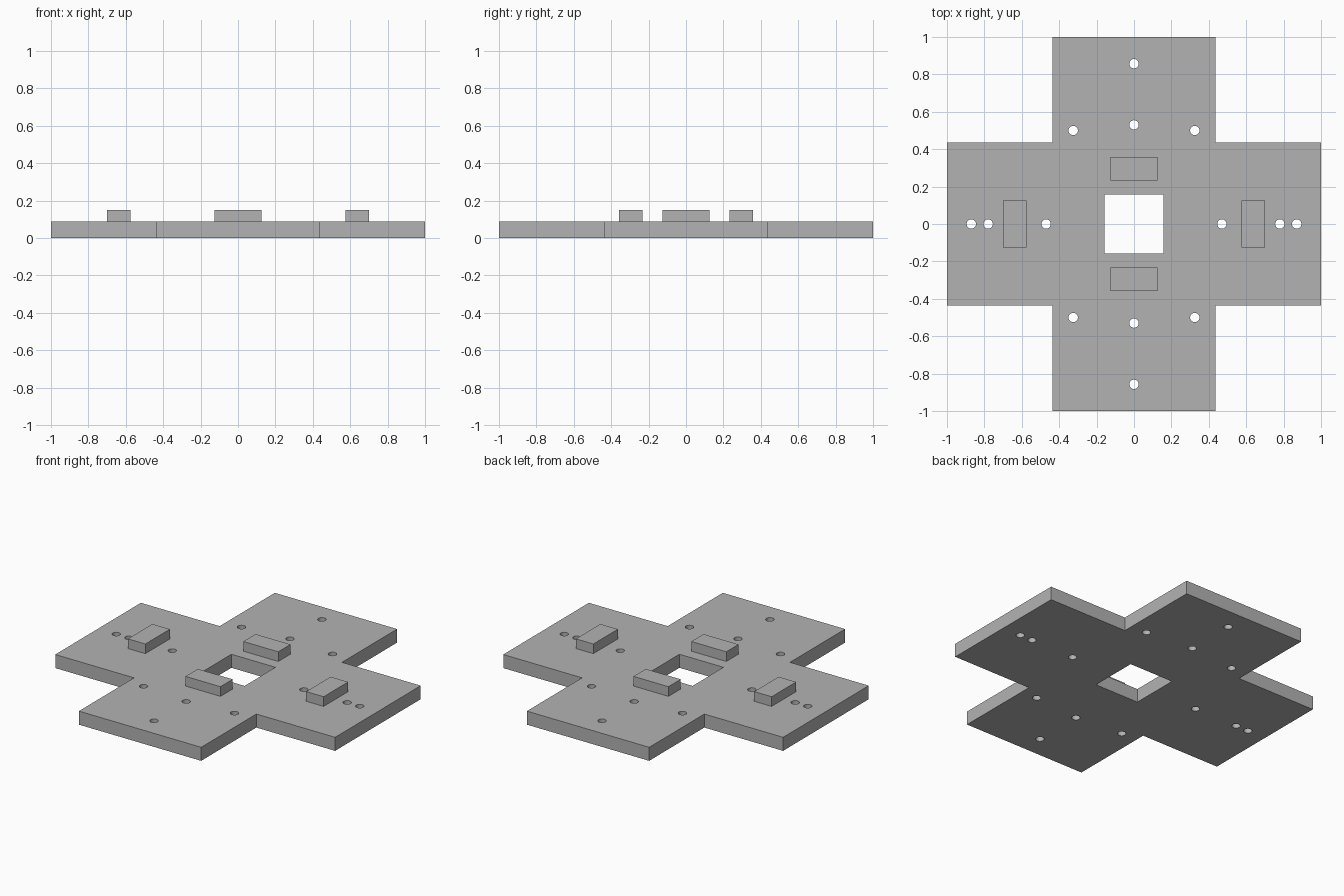
import bpy, bmesh
from mathutils import Matrix

if "Cube" in bpy.data.objects:
    bpy.data.objects.remove(bpy.data.objects["Cube"])

PLATE_H, BLOCK_TOP, ARM = 0.0875, 0.15, 0.437

grey = bpy.data.materials.new("plain_grey")
grey.use_nodes = True
grey.diffuse_color = (0.45, 0.45, 0.45, 1)
grey.node_tree.nodes["Principled BSDF"].inputs["Base Color"].default_value = (0.45, 0.45, 0.45, 1)


def make_object(name, bm):
    mesh = bpy.data.meshes.new(name)
    bm.to_mesh(mesh)
    bm.free()
    mesh.materials.append(grey)
    obj = bpy.data.objects.new(name, mesh)
    bpy.context.collection.objects.link(obj)
    return obj


def add_box(bm, center, size):
    matrix = Matrix.Translation(center) @ Matrix.Diagonal((*size, 1))
    bmesh.ops.create_cube(bm, size=1, matrix=matrix)


# Cross-shaped plate: one quadrant of the outline, turned four times
bm = bmesh.new()
outline = []
for turn in range(4):
    for x, y in ((1, -ARM), (1, ARM), (ARM, ARM)):
        for _ in range(turn):
            x, y = -y, x
        outline.append(bm.verts.new((x, y, 0)))
base = bm.faces.new(outline)
top = bmesh.ops.extrude_face_region(bm, geom=[base])["geom"]
bmesh.ops.translate(bm, vec=(0, 0, PLATE_H),
                    verts=[v for v in top if isinstance(v, bmesh.types.BMVert)])
if not any(f.normal.z < -0.9 for f in bm.faces):
    bm.faces.ensure_lookup_table()
bmesh.ops.recalc_face_normals(bm, faces=bm.faces)
plate = make_object("cross_plate", bm)

# Square window and round screw holes
holes = set()
for s in (-1, 1):
    holes |= {(s * d, 0) for d in (0.47, 0.78, 0.87)}
    holes |= {(0, s * d) for d in (0.53, 0.857)}
    holes |= {(s * 0.325, t * 0.5) for t in (-1, 1)}
bm = bmesh.new()
add_box(bm, (0, 0, PLATE_H / 2), (0.315, 0.315, 0.4))
for x, y in sorted(holes):
    bmesh.ops.create_cone(bm, cap_ends=True, segments=32, radius1=0.025, radius2=0.025,
                          depth=0.4, matrix=Matrix.Translation((x, y, PLATE_H / 2)))
cutter = make_object("hole_cutter", bm)
cutter.hide_render = True

cut = plate.modifiers.new("holes", "BOOLEAN")
cut.operation, cut.solver, cut.object = "DIFFERENCE", "EXACT", cutter
bpy.ops.object.select_all(action="DESELECT")
bpy.context.view_layer.objects.active = plate
plate.select_set(True)
bpy.ops.object.modifier_apply(modifier=cut.name)
bpy.data.objects.remove(cutter)
bpy.ops.object.shade_smooth_by_angle()

# Four raised blocks around the window
block_h = BLOCK_TOP - PLATE_H
z = PLATE_H + block_h / 2
for name, center, size in (
        ("left_block", (0.637, 0, z), (0.125, 0.25, block_h)),
        ("right_block", (-0.637, 0, z), (0.125, 0.25, block_h)),
        ("front_block", (0, -0.295, z), (0.25, 0.125, block_h)),
        ("back_block", (0, 0.295, z), (0.25, 0.125, block_h))):
    bm = bmesh.new()
    add_box(bm, center, size)
    make_object(name, bm)
